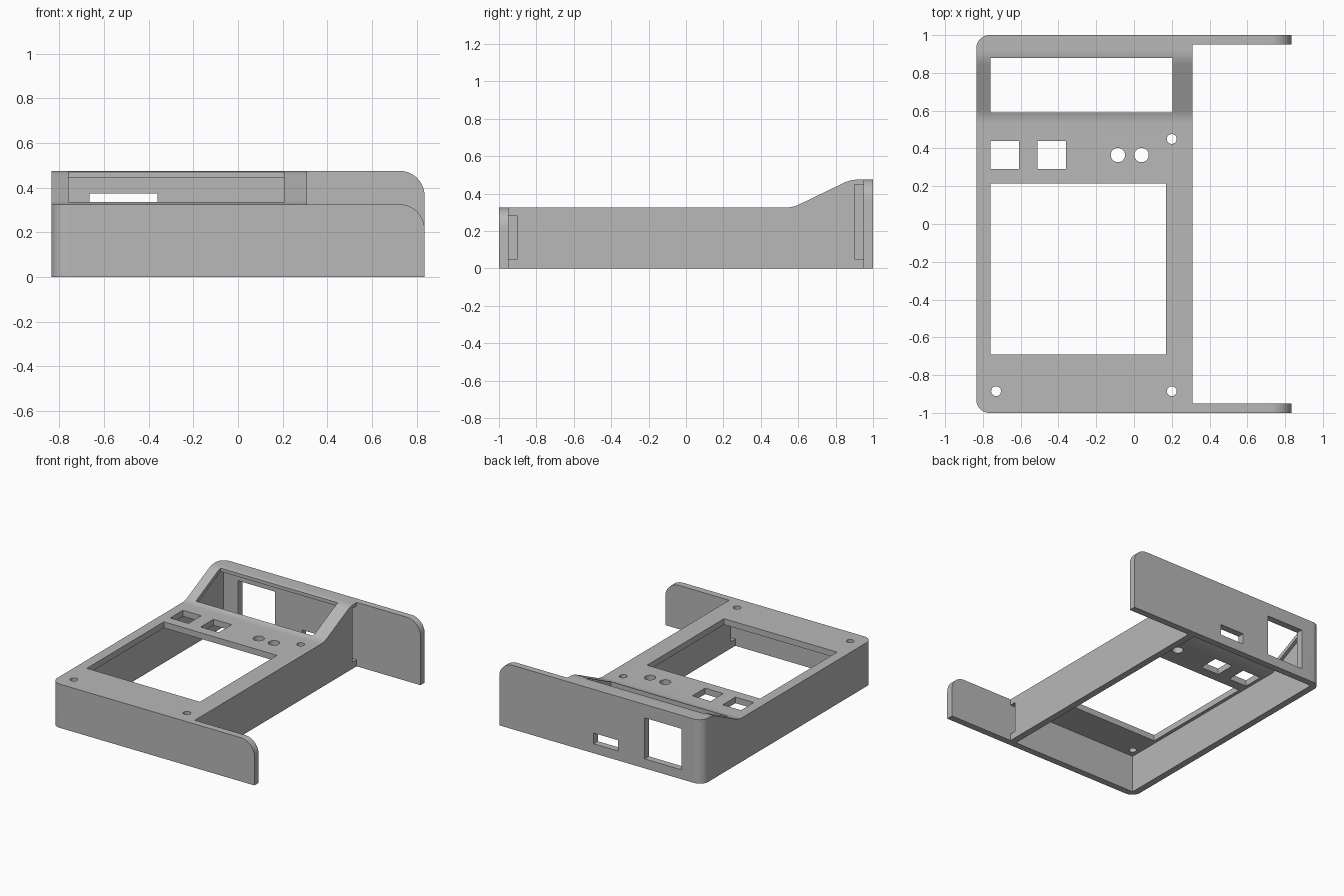
import bpy, bmesh, math
from mathutils import Vector

cube = bpy.data.objects.get("Cube")
if cube:
    bpy.data.objects.remove(cube, do_unlink=True)

grey = bpy.data.materials.new("plain_grey")
grey.use_nodes = True
grey.diffuse_color = (0.48, 0.48, 0.48, 1)
grey.node_tree.nodes["Principled BSDF"].inputs["Base Color"].default_value = (0.48, 0.48, 0.48, 1)

LEFT, EDGE, RIGHT = -0.835, 0.31, 0.835
LOW, HIGH, WALL = 0.325, 0.475, 0.05


def prism(name, points, axis, start, end):
    """Extrude a flat outline along an axis; points are the other two axes in order."""
    def place(p, d):
        c = list(p)
        c.insert(axis, d)
        return c
    bm = bmesh.new()
    face = bm.faces.new([bm.verts.new(place(p, start)) for p in points])
    moved = bmesh.ops.extrude_face_region(bm, geom=[face])["geom"]
    shift = Vector(place((0, 0), end - start))
    bmesh.ops.translate(bm, vec=shift, verts=[v for v in moved if isinstance(v, bmesh.types.BMVert)])
    bmesh.ops.recalc_face_normals(bm, faces=bm.faces)
    mesh = bpy.data.meshes.new(name)
    bm.to_mesh(mesh)
    bm.free()
    mesh.materials.append(grey)
    ob = bpy.data.objects.new(name, mesh)
    bpy.context.collection.objects.link(ob)
    return ob


def box(name, x0, x1, y0, y1, z0, z1):
    return prism(name, [(x0, y0), (x1, y0), (x1, y1), (x0, y1)], 2, z0, z1)


def arc(cx, cy, r, a0, a1, n=12):
    angles = [math.radians(a0 + (a1 - a0) * i / n) for i in range(n + 1)]
    return [(cx + r * math.cos(a), cy + r * math.sin(a)) for a in angles]


def soften(a, corner, b, n=8):
    """Blend a corner with a quadratic curve."""
    a, corner, b = Vector(a), Vector(corner), Vector(b)
    return [tuple(a.lerp(corner, i / n).lerp(corner.lerp(b, i / n), i / n)) for i in range(n + 1)]


def boolean(target, tool, operation="DIFFERENCE"):
    mod = target.modifiers.new("cut", "BOOLEAN")
    mod.operation, mod.solver, mod.object = operation, "EXACT", tool
    bpy.context.view_layer.objects.active = target
    bpy.ops.object.modifier_apply(modifier=mod.name)
    bpy.data.objects.remove(tool, do_unlink=True)


# Main shell: stepped side profile, trimmed to a footprint with two round corners
profile = [(-1, 0), (-1, LOW)]
profile += soften((0.53, LOW), (0.57, LOW), (0.607, 0.343))
profile += soften((0.843, 0.457), (0.88, HIGH), (0.92, HIGH))
profile += [(1, HIGH), (1, 0)]
shell = prism("main_shell", profile, 0, LEFT, EDGE)

R = 0.07
footprint = [(EDGE + 0.1, -1.1), (EDGE + 0.1, 1.1), (-0.7, 1.1), (-0.7, 1)]
footprint += arc(LEFT + R, 1 - R, R, 90, 180) + arc(LEFT + R, R - 1, R, 180, 270)
footprint += [(-0.7, -1), (-0.7, -1.1)]
boolean(shell, prism("footprint", footprint, 2, -0.1, 0.6), "INTERSECT")

# Hollow inside, open underneath
inside = [(-1 + WALL, -0.1), (-1 + WALL, 0.28), (0.55, 0.28),
          (0.89, 0.45), (1 - WALL, 0.45), (1 - WALL, -0.1)]
boolean(shell, prism("inside", inside, 0, LEFT + WALL, EDGE - WALL))

# Rectangular openings in the top: main window, display window, two switches
for x0, x1, y0, y1 in [(-0.76, 0.17, -0.69, 0.215), (-0.76, 0.205, 0.59, 0.88),
                       (-0.76, -0.61, 0.29, 0.44), (-0.51, -0.36, 0.29, 0.44)]:
    boolean(shell, box("opening", x0, x1, y0, y1, 0.2, 0.6))

# Round holes in the top: two buttons and three screw holes
for x, y, r in [(-0.085, 0.365, 0.038), (0.04, 0.365, 0.038),
                (0.2, 0.45, 0.026), (0.2, -0.885, 0.026), (-0.73, -0.885, 0.026)]:
    boolean(shell, prism("hole", arc(x, y, r, 0, 348.75, 31), 2, 0.2, 0.6))

# Ports in the back wall
boolean(shell, box("port", -0.665, -0.36, 0.9, 1.1, 0.07, 0.375))
boolean(shell, box("port", -0.14, 0.06, 0.9, 1.1, 0.07, 0.15))

# Slots at both ends of the right wall
boolean(shell, box("slot", 0.2, 0.4, -0.95, -0.9, 0.05, 0.28))
boolean(shell, box("slot", 0.2, 0.4, 0.9, 0.95, 0.05, 0.45))


# End plates reaching past the shell, each with one round top corner
def end_plate(name, y0, height, r=0.11):
    outline = [(EDGE, 0), (RIGHT, 0)] + arc(RIGHT - r, height - r, r, 0, 90) + [(EDGE, height)]
    return prism(name, outline, 1, y0, y0 + WALL)


parts = [shell, end_plate("front_plate", -1, LOW), end_plate("back_plate", 1 - WALL, HIGH)]

bpy.ops.object.select_all(action="DESELECT")
for ob in parts:
    ob.select_set(True)
bpy.context.view_layer.objects.active = shell
bpy.ops.object.shade_smooth_by_angle(angle=math.radians(30))
